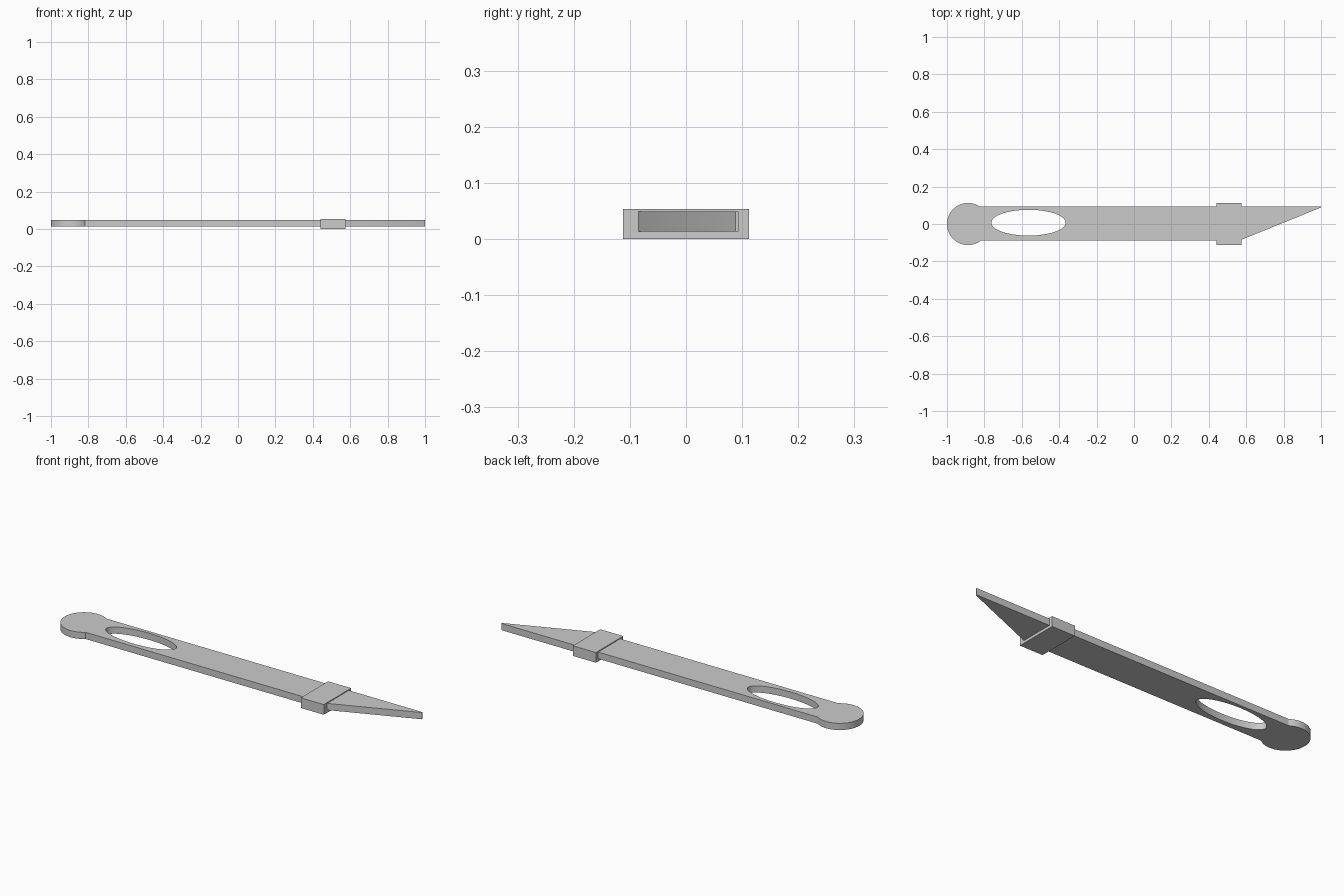
import bpy, bmesh, math

cube = bpy.data.objects.get("Cube")
if cube:
    bpy.data.objects.remove(cube, do_unlink=True)

grey = bpy.data.materials.new("plain grey")
grey.use_nodes = True
colour = (0.6, 0.6, 0.6, 1)
grey.diffuse_color = colour
grey.node_tree.nodes["Principled BSDF"].inputs["Base Color"].default_value = colour


def arc(cx, cy, rx, ry, start, end, count):
    """Points along an elliptical arc."""
    steps = [start + (end - start) * i / count for i in range(count + 1)]
    return [(cx + rx * math.cos(a), cy + ry * math.sin(a)) for a in steps]


def plate(name, loops, bottom, top):
    """Fill closed outlines (the first outside, the rest holes) and extrude upward."""
    bm = bmesh.new()
    for loop in loops:
        verts = [bm.verts.new((x, y, bottom)) for x, y in loop]
        for a, b in zip(verts, verts[1:] + verts[:1]):
            bm.edges.new((a, b))
    bmesh.ops.triangle_fill(bm, use_beauty=True, edges=bm.edges[:], normal=(0, 0, 1))
    result = bmesh.ops.extrude_face_region(bm, geom=bm.faces[:], use_keep_orig=True)
    raised = [g for g in result["geom"] if isinstance(g, bmesh.types.BMVert)]
    bmesh.ops.translate(bm, verts=raised, vec=(0, 0, top - bottom))
    bmesh.ops.recalc_face_normals(bm, faces=bm.faces[:])
    mesh = bpy.data.meshes.new(name)
    bm.to_mesh(mesh)
    bm.free()
    mesh.materials.append(grey)
    obj = bpy.data.objects.new(name, mesh)
    bpy.context.collection.objects.link(obj)
    bpy.ops.object.select_all(action="DESELECT")
    obj.select_set(True)
    bpy.context.view_layer.objects.active = obj
    bpy.ops.object.shade_smooth_by_angle(angle=math.radians(30))
    return obj


# Shared dimensions
low, high = 0.0135, 0.0485
front, back = -0.088, 0.094
radius = 0.1125
centre = radius - 1
joint = 0.5

# Handle: straight bar with a round end and an oval finger hole
round_end = arc(centre, 0, radius, radius, math.asin(back / radius),
                2 * math.pi + math.asin(front / radius), 48)
outline = round_end + [(joint, front), (joint, back)]
hole = arc(-0.564, 0.007, 0.199, 0.069, 0, 2 * math.pi, 64)[:-1]
plate("handle", [outline, hole], low, high)

# Blade: angled point with a narrow blunt tip
plate("blade", [[(joint, front), (0.565, front), (1, 0.0885),
                 (1, back), (joint, back)]], low, high)

# Collar clasping the joint
plate("collar", [[(0.441, -radius), (0.574, -radius),
                  (0.574, radius), (0.441, radius)]], 0, 0.053)
